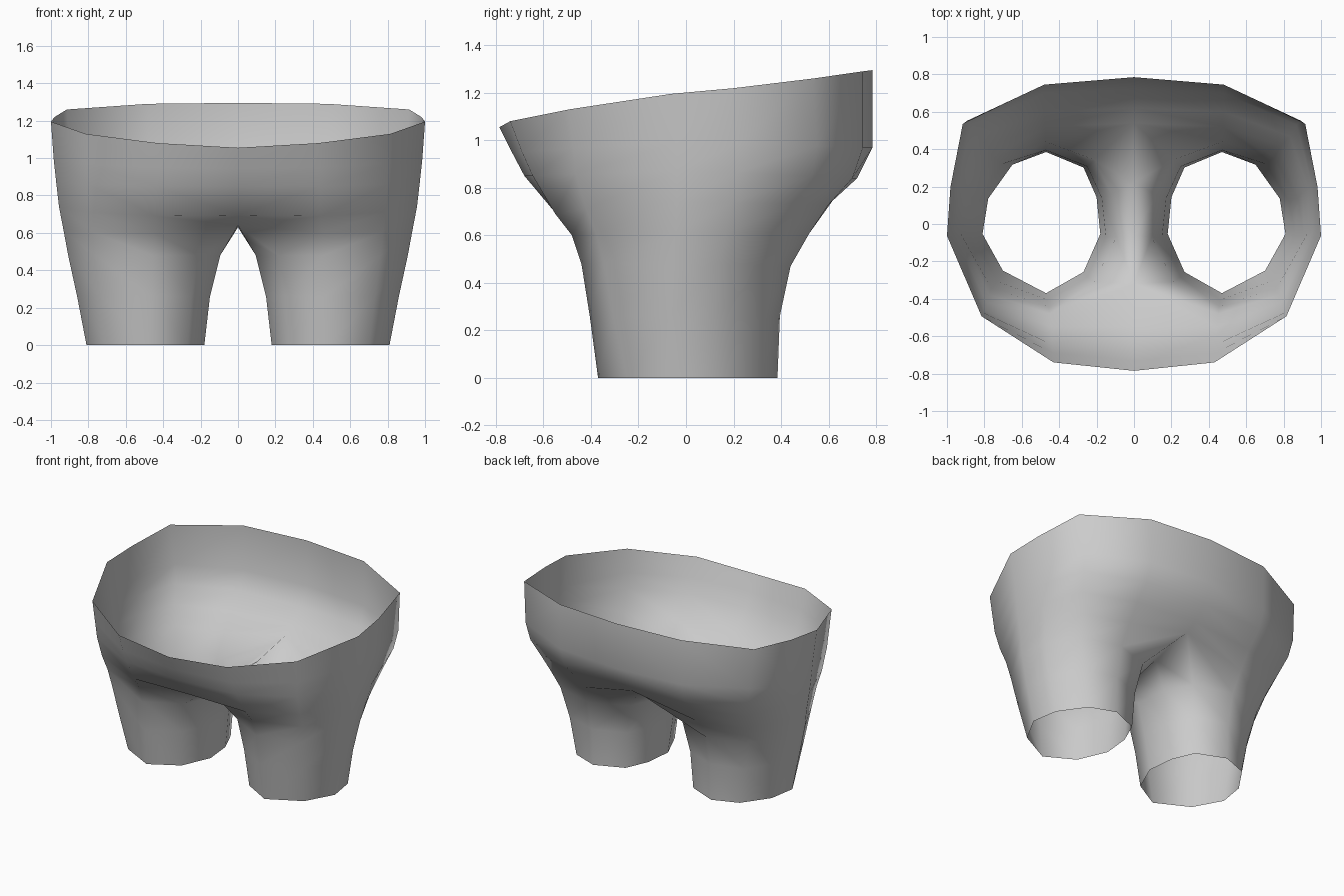
import bpy, bmesh

if "Cube" in bpy.data.objects:
    bpy.data.objects.remove(bpy.data.objects["Cube"])

# Outer column shape at the leg and at the waist: (sideways share, front-to-back share)
LEG = [(0, 0), (.68, .16), (1, .42), (.91, .67), (.53, .91), (0, 1)]
WAIST = [(0, 0), (.67, .166), (1, .456), (.965, .632), (.84, .858), (0, 1)]
# Extra front-to-back shift half way up, so the diagonals run straight
BULGE = [0, -.06, 0, 0, .015, 0]
# Inner thigh columns, from back to front
INNER = [(.69, .89), (.93, .68), (1, .42), (.69, .15)]
# Share of the front / back height used by each column, the rest is side height
HEIGHT = [(1, 0), (.57, 0), (0, 0), (0, .25), (0, .68), (0, 1)]

# Rows: blend, outer x, front y, back y, z at front / side / back
ROWS = [
    (0.00, .81, -.37, .385, 0, 0, 0),
    (0.20, .86, -.405, .395, .26, .26, .26),
    (0.35, .908, -.44, .44, .48, .48, .47),
    (0.50, .932, -.48, .52, .60, .61, .61),
    (0.70, .957, -.55, .60, .69, .74, .73),
    (0.85, .972, -.645, .70, .85, .87, .84),
    (0.93, .985, -.69, .745, .95, .99, .97),
    (1.00, 1.0, -.74, .745, 1.08, 1.195, 1.29),
]
INNER_X = [.18, .15, .095]
# Crotch seam from back to front, then centre front and centre back above it
CROTCH = [(0, .54, .705), (0, .22, .64), (0, -.06, .63), (0, -.32, .64)]
CENTRE = [((0, -.55, .695), (0, .62, .75)), ((0, -.68, .85), (0, .72, .84)),
          ((0, -.73, .945), (0, .785, .97)), ((0, -.785, 1.055), (0, .785, 1.295))]

bm = bmesh.new()


def outer_row(t, xo, yf, yb, zf, zs, zb):
    pts = []
    for (lu, lv), (wu, wv), (hf, hb), bulge in zip(LEG, WAIST, HEIGHT, BULGE):
        u = lu + (wu - lu) * t
        v = lv + (wv - lv) * t + bulge * 4 * t * (1 - t)
        z = zf * hf + zb * hb + zs * (1 - hf - hb)
        x0 = .47 + t * (.05 * v - .04)
        pts.append(bm.verts.new((x0 + (xo - x0) * u, yf + (yb - yf) * v, z)))
    return pts


def bridge(a, b, closed):
    n = len(a)
    for i in range(n if closed else n - 1):
        j = (i + 1) % n
        bm.faces.new((a[i], a[j], b[j], b[i]))


# Leg tube: closed rings ending on the crotch seam
outer = [outer_row(*r) for r in ROWS]
rings = []
for k in range(3):
    _, _, yf, yb, z, _, _ = ROWS[k]
    inner = [bm.verts.new((.47 - (.47 - INNER_X[k]) * s, yf + (yb - yf) * v, z))
             for s, v in INNER]
    rings.append(outer[k] + inner)
seam = [bm.verts.new(p) for p in CROTCH]
rings.append(outer[3] + seam)
for a, b in zip(rings, rings[1:]):
    bridge(a, b, True)

# Hip half: open rows from centre front round to centre back
rows = [[seam[3]] + outer[3] + [seam[0]]]
for k, (front, back) in enumerate(CENTRE):
    rows.append([bm.verts.new(front)] + outer[4 + k] + [bm.verts.new(back)])
for a, b in zip(rows, rows[1:]):
    bridge(a, b, False)

# Mirror to the other leg and weld on the centre line
geom = bm.verts[:] + bm.edges[:] + bm.faces[:]
bmesh.ops.mirror(bm, geom=geom, axis='X', merge_dist=0.0)
bmesh.ops.remove_doubles(bm, verts=bm.verts[:], dist=0.001)
bmesh.ops.recalc_face_normals(bm, faces=bm.faces[:])
# Make the outside face outward
side = max(bm.faces, key=lambda f: f.calc_center_median().x)
if side.normal.x < 0:
    bmesh.ops.reverse_faces(bm, faces=bm.faces[:])
for f in bm.faces:
    f.smooth = True

mesh = bpy.data.meshes.new("shorts")
bm.to_mesh(mesh)
bm.free()
obj = bpy.data.objects.new("shorts", mesh)
bpy.context.collection.objects.link(obj)
